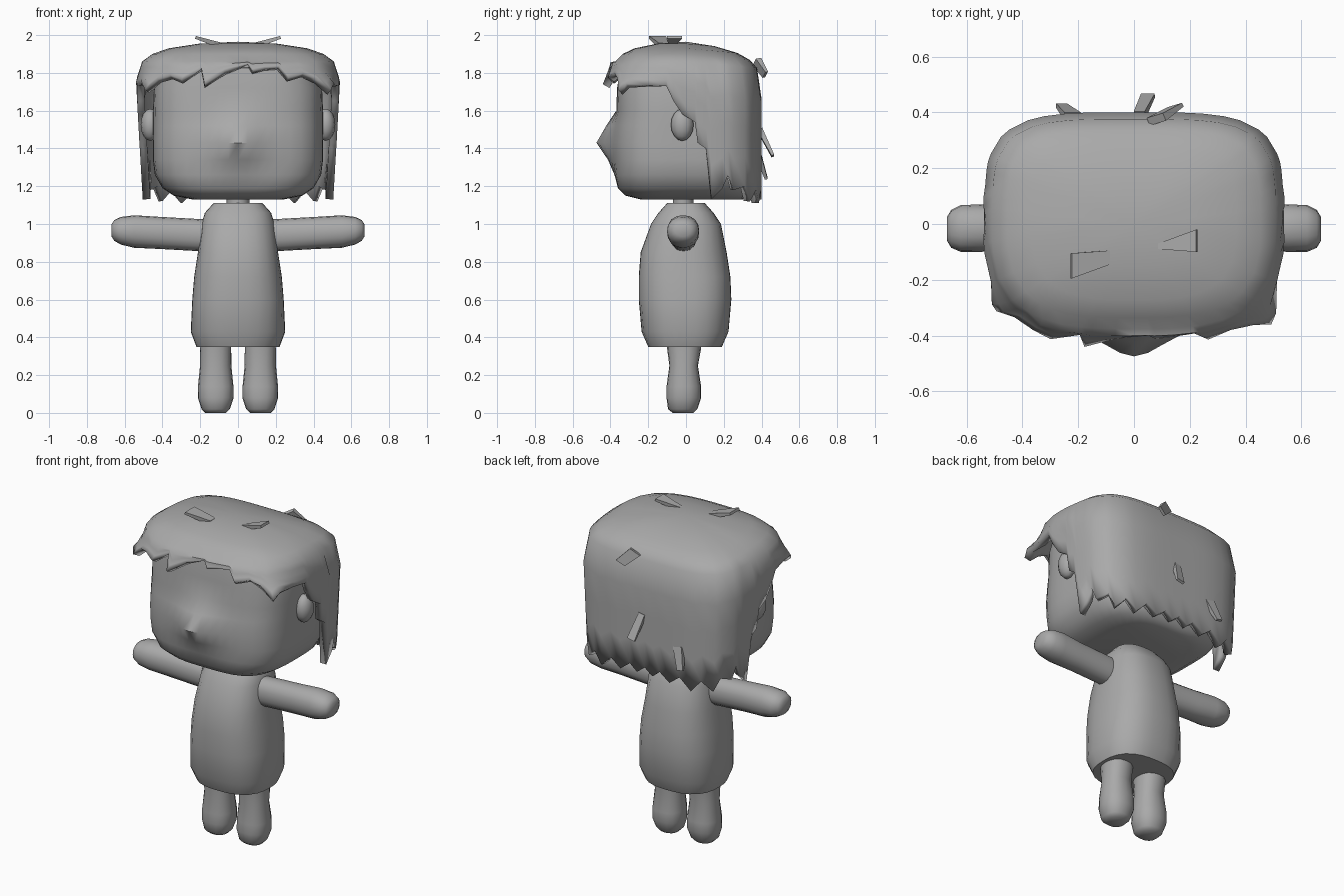
import bpy, bmesh, math
from mathutils import Vector

if "Cube" in bpy.data.objects:
    bpy.data.objects.remove(bpy.data.objects["Cube"])

grey = bpy.data.materials.new("plain_grey")
grey.diffuse_color = (0.4, 0.4, 0.4, 1)
grey.use_nodes = True
grey.node_tree.nodes["Principled BSDF"].inputs["Base Color"].default_value = grey.diffuse_color


def make(name, bm, angle=40):
    bmesh.ops.recalc_face_normals(bm, faces=bm.faces)
    me = bpy.data.meshes.new(name)
    bm.to_mesh(me)
    bm.free()
    me.materials.append(grey)
    ob = bpy.data.objects.new(name, me)
    bpy.context.collection.objects.link(ob)
    bpy.ops.object.select_all(action='DESELECT')
    ob.select_set(True)
    bpy.context.view_layer.objects.active = ob
    if angle:
        bpy.ops.object.shade_smooth_by_angle(angle=math.radians(angle))
    return ob


def outline(th, a, b, n):
    """Point on a superellipse in direction th (0 = front, 90 deg = +x)."""
    s, c = math.sin(th), math.cos(th)
    r = (abs(s / a) ** n + abs(c / b) ** n) ** (-1 / n)
    return r * s, -r * c


def bridge(bm, r0, r1):
    for i in range(len(r0)):
        j = (i + 1) % len(r0)
        bm.faces.new((r0[i], r0[j], r1[j], r1[i]))


def loft(name, rings, n=2.0, segs=16, place=lambda x, y, z: (x, y, z), angle=40):
    """Rings are (height, half width, front y, back y)."""
    bm = bmesh.new()
    loops = []
    for z, a, y0, y1 in rings:
        pts = [outline(2 * math.pi * i / segs, a, (y1 - y0) / 2, n) for i in range(segs)]
        loops.append([bm.verts.new(place(x, y + (y0 + y1) / 2, z)) for x, y in pts])
    for r0, r1 in zip(loops, loops[1:]):
        bridge(bm, r0, r1)
    bm.faces.new(loops[0])
    bm.faces.new(loops[-1])
    return make(name, bm, angle)


# Head with a soft snout bump on the face
def face_bump(x, y, z):
    if y < 0:
        y -= 0.09 * math.exp(-(x / 0.13) ** 2 - ((z - 1.44) / 0.1) ** 2)
    return x, y, z


loft("head", [(1.13, .24, -.24, .30), (1.15, .34, -.32, .34), (1.19, .40, -.36, .36),
              (1.26, .44, -.375, .37), (1.34, .45, -.38, .375), (1.43, .45, -.385, .375),
              (1.52, .45, -.375, .375), (1.60, .45, -.362, .375), (1.72, .445, -.365, .37),
              (1.86, .41, -.34, .33)], n=3.5, segs=48, place=face_bump, angle=60)

# Torso, neck
loft("dress", [(.35, .22, -.20, .19), (.43, .25, -.235, .225), (.60, .242, -.25, .24),
               (.72, .232, -.25, .235), (.85, .212, -.24, .215), (1.0, .195, -.185, .185),
               (1.06, .175, -.145, .145), (1.11, .13, -.10, .10)], n=2.6, segs=28)
loft("neck", [(1.08, .06, -.07, .04), (1.18, .06, -.07, .04)], segs=12)

# Limbs and ears, one per side
for side, label in ((-1, "left"), (1, "right")):
    loft(label + "_leg", [(0, .055, -.07, .04), (.02, .075, -.095, .06), (.08, .095, -.103, .08),
                          (.14, .094, -.103, .08), (.25, .083, -.088, .063),
                          (.34, .082, -.10, .08), (.42, .08, -.10, .08)],
         n=2.4, place=lambda x, y, z: (x + side * .118, y, z), angle=50)
    # Arm rings run outward; half width becomes half height
    loft(label + "_arm", [(.12, .085, -.08, .055), (.24, .085, -.085, .06), (.42, .085, -.09, .06),
                          (.55, .086, -.10, .07), (.62, .073, -.10, .068),
                          (.655, .055, -.085, .05), (.67, .032, -.06, .025)],
         n=2.3, place=lambda x, y, z: (side * z, y, .93 + .055 * z + x), angle=50)
    bm = bmesh.new()
    bmesh.ops.create_uvsphere(bm, u_segments=12, v_segments=8, radius=1)
    for v in bm.verts:
        v.co = (side * .465 + v.co.x * .05, -.02 + v.co.y * .06, 1.525 + v.co.z * .085)
    make(label + "_ear", bm)

# Hair cap: columns of (direction in degrees, height of the ragged hem)
fringe = [(-44, 1.79), (-36, 1.765), (-27, 1.83), (-22, 1.74), (-10, 1.81), (0, 1.83), (8, 1.85),
          (11, 1.81), (20, 1.825), (30, 1.835), (33, 1.775), (43, 1.80)]
flank = [(50, 1.77), (54, 1.71), (58, 1.745), (68, 1.735), (79, 1.73), (83, 1.65), (88, 1.58),
         (95, 1.54), (96.5, 1.43), (101, 1.40), (104, 1.13), (110, 1.19), (113, 1.26),
         (116, 1.18), (123, 1.20), (127, 1.12), (134, 1.18), (140, 1.11), (148, 1.18),
         (156, 1.13), (165, 1.18), (172, 1.14)]
columns = fringe + flank + [(180, 1.18)] + [(360 - t, z) for t, z in reversed(flank)]
cap = [(1.955, .38), (1.93, .68), (1.90, .84), (1.86, .94)]


def cap_scale(z):
    if z > 1.76:
        return 1 - .06 * (z - 1.76) / .1
    return 1 - .06 * (1.76 - z) / .6


bm = bmesh.new()
loops = [[] for _ in range(len(cap) + 4)]
for deg, hem in columns:
    th = math.radians(deg)
    back = math.cos(th) < 0
    x, y = outline(th, .54, .40, 4 if back else 3)
    front = math.cos(th) > .5
    for k, (z, s) in enumerate(cap):
        loops[k].append(bm.verts.new((x * s, y * s, z - .09 * max(y * s, 0))))
    top = 1.86 - .09 * max(y, 0)
    for k in range(1, 5):
        z = top + (hem - top) * k / 4
        s = cap_scale(z)
        flare = 1 + (max(0, 1.84 - hem) * 1.1 * (k / 4) ** 2 if front else 0)
        ys = flare if abs(deg) < 60 or back else s
        loops[len(cap) + k - 1].append(bm.verts.new((x * s * flare, y * ys, z)))
crown = bm.verts.new((0, 0, 1.965))
n = len(columns)
for i in range(n):
    bm.faces.new((crown, loops[0][i], loops[0][(i + 1) % n]))
for r0, r1 in zip(loops, loops[1:]):
    bridge(bm, r0, r1)
hair = make("hair_cap", bm, 45)
shell = hair.modifiers.new("thickness", 'SOLIDIFY')
shell.thickness = .04
shell.offset = -1


# Loose tufts: tapered blocks running from a root to a tip
def tuft(name, root, tip, across, w0, w1, thick):
    root, tip, across = Vector(root), Vector(tip), Vector(across).normalized()
    up = (tip - root).cross(across).normalized()
    bm = bmesh.new()
    ends = []
    for p, w, t in ((root, w0, thick), (tip, w1, thick * .5)):
        ends.append([bm.verts.new(p + across * w * i / 2 + up * t * j / 2)
                     for i, j in ((-1, -1), (1, -1), (1, 1), (-1, 1))])
    bridge(bm, *ends)
    bm.faces.new(ends[0])
    bm.faces.new(ends[1])
    return make(name, bm, 0)


tuft("left_crown_tuft", (-.09, -.12, 1.945), (-.225, -.15, 1.988), (0, 1, 0), .05, .09, .03)
tuft("right_crown_tuft", (.09, -.08, 1.945), (.225, -.06, 1.988), (0, 1, 0), .02, .08, .03)
tuft("upper_back_tuft", (.08, .375, 1.86), (.15, .42, 1.79), (1, .3, .6), .07, .06, .03)
tuft("middle_back_tuft", (.02, .39, 1.50), (.05, .46, 1.36), (1, 0, .2), .04, .05, .03)
tuft("lower_back_tuft", (-.22, .385, 1.36), (-.26, .425, 1.24), (1, 0, -.2), .06, .04, .03)
